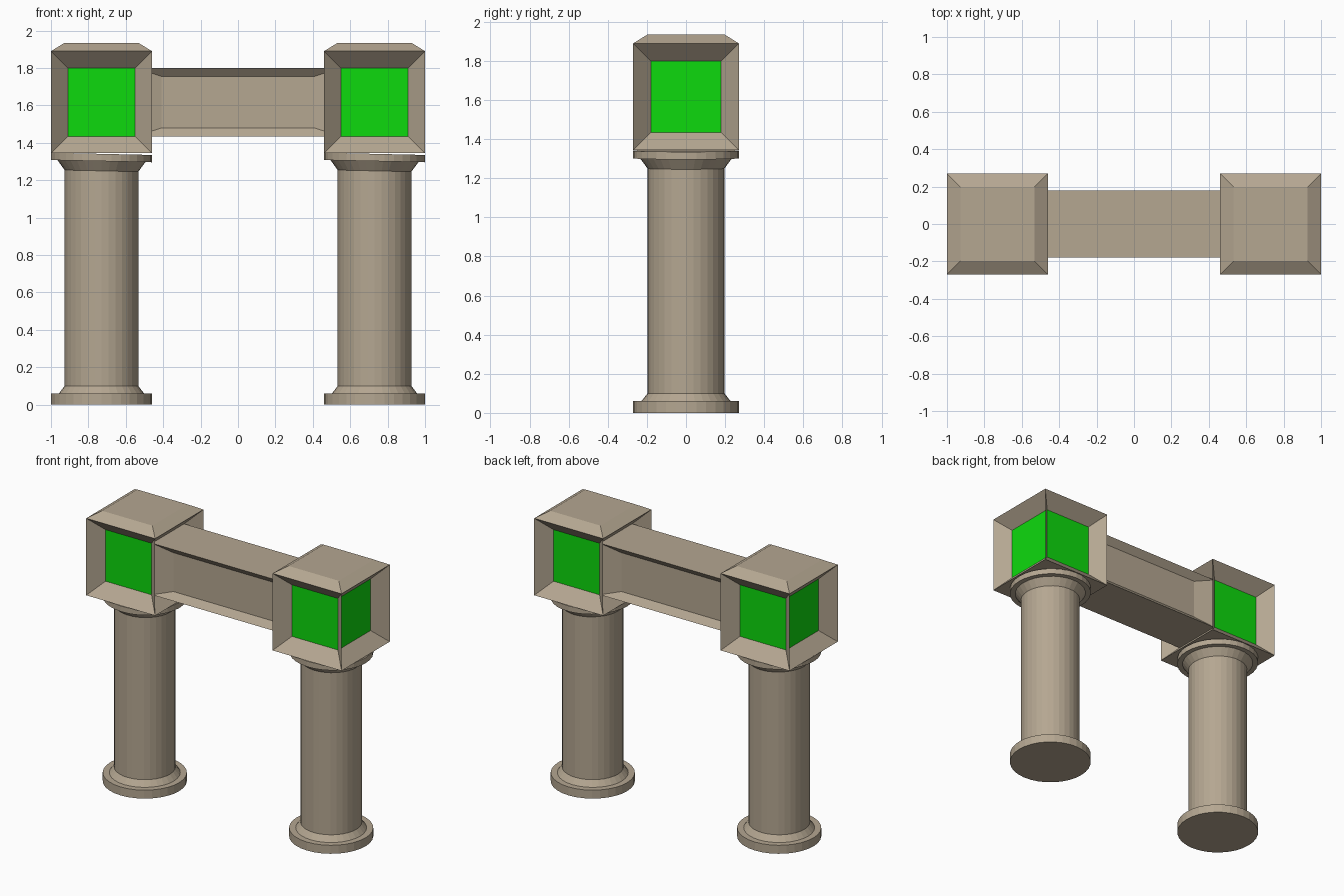
import bpy, bmesh, math
from mathutils import Matrix, Vector

if "Cube" in bpy.data.objects:
    bpy.data.objects.remove(bpy.data.objects["Cube"])


def material(name, color):
    m = bpy.data.materials.new(name)
    m.diffuse_color = (*color, 1)
    m.use_nodes = True
    m.node_tree.nodes["Principled BSDF"].inputs["Base Color"].default_value = m.diffuse_color
    return m


STONE = material("tan stone", (0.46, 0.385, 0.285))
GREEN = material("bright green", (0.004, 0.70, 0.004))


def finish(name, bm, mats):
    mesh = bpy.data.meshes.new(name)
    bm.normal_update()
    bm.to_mesh(mesh)
    bm.free()
    for m in mats:
        mesh.materials.append(m)
    ob = bpy.data.objects.new(name, mesh)
    bpy.context.collection.objects.link(ob)
    return ob


def box(lo, hi):
    lo, hi = Vector(lo), Vector(hi)
    bm = bmesh.new()
    size = hi - lo
    bmesh.ops.create_cube(bm, size=1, matrix=Matrix.Translation((lo + hi) / 2)
                          @ Matrix.Diagonal((size.x, size.y, size.z, 1)))
    bm.normal_update()
    return bm


def column(name, cx, sides=32):
    # lathe profile (radius, height) from the base disc to the capital
    profile = [(0.27, 0), (0.27, 0.06), (0.228, 0.06), (0.197, 0.10),
               (0.197, 1.25), (0.235, 1.302), (0.27, 1.302), (0.27, 1.341)]
    bm = bmesh.new()
    rings = []
    for r, z in profile:
        ring = []
        for i in range(sides):
            a = 2 * math.pi * i / sides
            x, y = r * math.cos(a), r * math.sin(a)
            tilt = -0.022 * x if z > 1 else 0  # capital leans slightly
            ring.append(bm.verts.new((cx + x, y, z + tilt)))
        rings.append(ring)
    for a, b in zip(rings, rings[1:]):
        for i in range(sides):
            j = (i + 1) % sides
            bm.faces.new((a[i], a[j], b[j], b[i]))
    bm.faces.new(rings[0][::-1])
    bm.faces.new(rings[-1])
    finish(name, bm, [STONE])


def lamp_block(name, cx):
    bm = box((cx - 0.27, -0.27, 1.345), (cx + 0.27, 0.27, 1.89))
    walls = [f for f in bm.faces if abs(f.normal.z) < 0.5]
    top = [f for f in bm.faces if f.normal.z > 0.5]
    # deep splayed frames around the green panels
    bmesh.ops.inset_individual(bm, faces=walls, thickness=0.09, depth=-0.088,
                               use_even_offset=True)
    for f in walls:
        f.material_index = 1
    # the panel facing the beam is covered by the beam
    inner = [f for f in walls if f.normal.x * cx < -0.5]
    bmesh.ops.delete(bm, geom=inner, context='FACES')
    # chamfered top
    bmesh.ops.inset_individual(bm, faces=top, thickness=0.073, depth=0.045,
                               use_even_offset=True)
    finish(name, bm, [STONE, GREEN])


def beam():
    bm = box((-0.548, -0.18, 1.435), (0.548, 0.18, 1.80))
    ends = [f for f in bm.faces if abs(f.normal.x) > 0.5]
    bmesh.ops.delete(bm, geom=ends, context='FACES_ONLY')
    # recessed panel on the front and back
    sides = [f for f in bm.faces if abs(f.normal.y) > 0.5]
    bmesh.ops.inset_individual(bm, faces=sides, thickness=0.045, depth=-0.04,
                               use_even_offset=True)
    for f in sides:
        for v in f.verts:
            v.co.x = math.copysign(0.408, v.co.x)
    finish("cross_beam", bm, [STONE])


for side, cx in (("left", -0.73), ("right", 0.73)):
    column(side + "_column", cx)
    lamp_block(side + "_lamp_block", cx)
beam()
